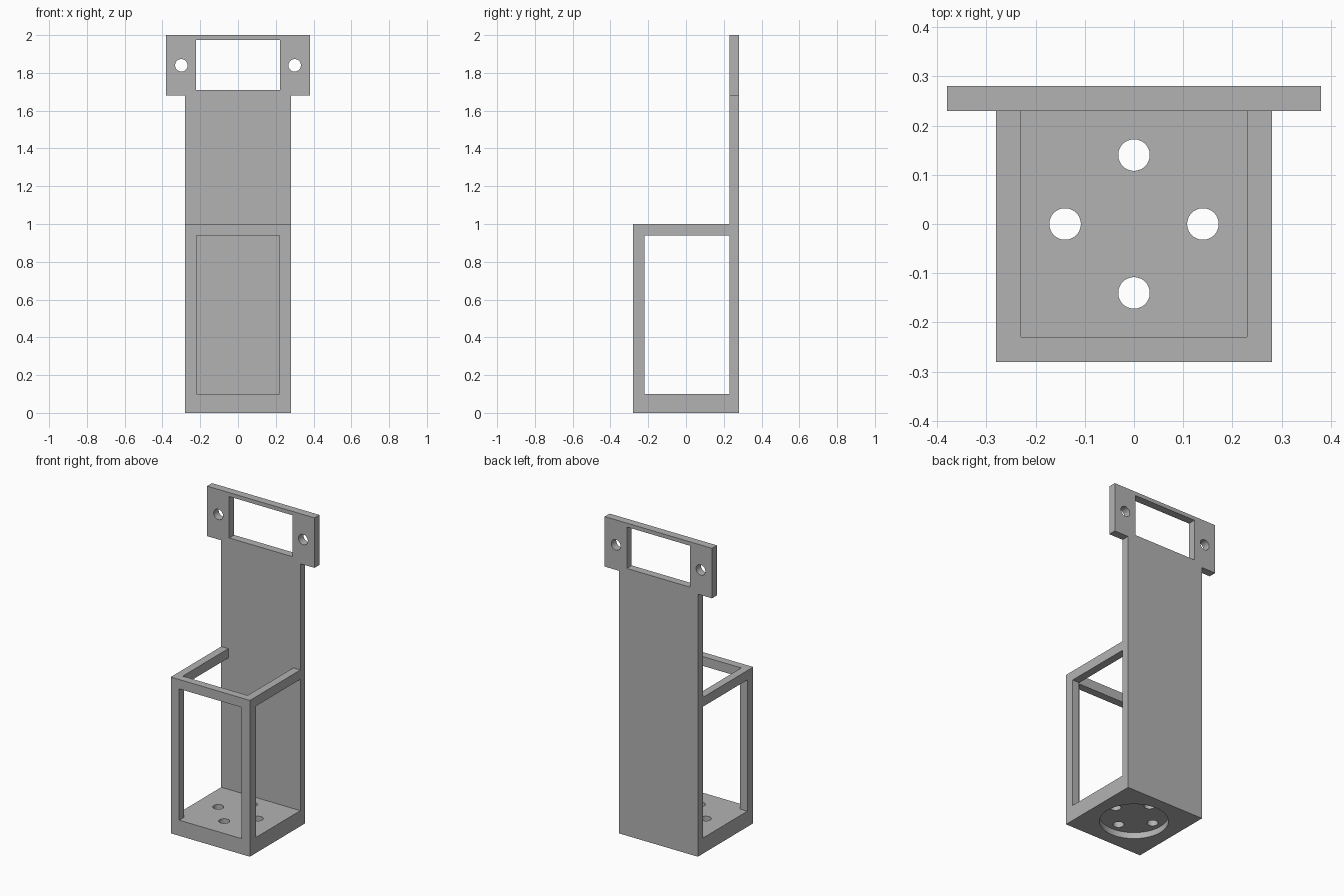
import bpy, bmesh
from mathutils import Matrix, Vector

if "Cube" in bpy.data.objects:
    bpy.data.objects.remove(bpy.data.objects["Cube"], do_unlink=True)

grey = bpy.data.materials.new("plain grey")
grey.use_nodes = True
colour = (0.45, 0.45, 0.45, 1)
grey.diffuse_color = colour
grey.node_tree.nodes["Principled BSDF"].inputs["Base Color"].default_value = colour


def to_object(name, bm):
    bmesh.ops.recalc_face_normals(bm, faces=bm.faces[:])
    mesh = bpy.data.meshes.new(name)
    bm.to_mesh(mesh)
    bm.free()
    mesh.materials.append(grey)
    obj = bpy.data.objects.new(name, mesh)
    bpy.context.scene.collection.objects.link(obj)
    return obj


def box(name, low, high):
    low, high = Vector(low), Vector(high)
    bm = bmesh.new()
    place = Matrix.Translation((low + high) / 2) @ Matrix.Diagonal((high - low).to_4d())
    bmesh.ops.create_cube(bm, size=1, matrix=place)
    return to_object(name, bm)


def rod(name, centre, radius, length, axis="Z", sides=48):
    bm = bmesh.new()
    turn = Matrix.Rotation(1.5707963, 4, "X") if axis == "Y" else Matrix()
    bmesh.ops.create_cone(bm, cap_ends=True, segments=sides, radius1=radius,
                          radius2=radius, depth=length,
                          matrix=Matrix.Translation(centre) @ turn)
    return to_object(name, bm)


def cut(target, cutter):
    cutter.hide_render = True
    mod = target.modifiers.new("cut", "BOOLEAN")
    mod.operation, mod.solver, mod.object = "DIFFERENCE", "EXACT", cutter
    bpy.context.view_layer.objects.active = target
    bpy.ops.object.modifier_apply(modifier=mod.name)
    bpy.data.objects.remove(cutter, do_unlink=True)


# Solid T-shaped body: narrow holder below, wide mounting head on top
half = [(0.28, 0), (0.28, 1.68), (0.38, 1.68), (0.38, 2)]
outline = half + [(-x, z) for x, z in reversed(half)]
bm = bmesh.new()
face = bm.faces.new([bm.verts.new((x, -0.28, z)) for x, z in outline])
extruded = bmesh.ops.extrude_face_region(bm, geom=[face])
bmesh.ops.translate(bm, vec=(0, 0.56, 0),
                    verts=[g for g in extruded["geom"] if isinstance(g, bmesh.types.BMVert)])
bracket = to_object("mounting_bracket", bm)

# Leave only the thin back plate above the cage
cut(bracket, box("upper_cutter", (-0.5, -0.5, 1), (0.5, 0.23, 2.2)))

# Hollow cage with open top, front window and side windows
cut(bracket, box("cavity_cutter", (-0.23, -0.23, 0.1), (0.23, 0.23, 1.1)))
cut(bracket, box("front_window_cutter", (-0.22, -0.5, 0.1), (0.22, 0, 0.94)))
cut(bracket, box("side_window_cutter", (-0.5, -0.22, 0.1), (0.5, 0.23, 0.94)))

# Mounting head window and screw holes
cut(bracket, box("head_window_cutter", (-0.223, 0, 1.71), (0.223, 0.5, 1.975)))
for side in (-1, 1):
    cut(bracket, rod("screw_cutter", (side * 0.3, 0.25, 1.84), 0.033, 0.3, "Y"))

# Round recess under the floor, and four floor holes
cut(bracket, rod("recess_cutter", (0, 0, -0.06), 0.2, 0.2, sides=64))
for x, y in ((1, 0), (-1, 0), (0, 1), (0, -1)):
    cut(bracket, rod("floor_hole_cutter", (x * 0.14, y * 0.14, 0.1), 0.032, 0.4))

# Smooth hole walls, sharp edges
bpy.ops.object.select_all(action="DESELECT")
bracket.select_set(True)
bpy.context.view_layer.objects.active = bracket
bpy.ops.object.shade_smooth_by_angle()
